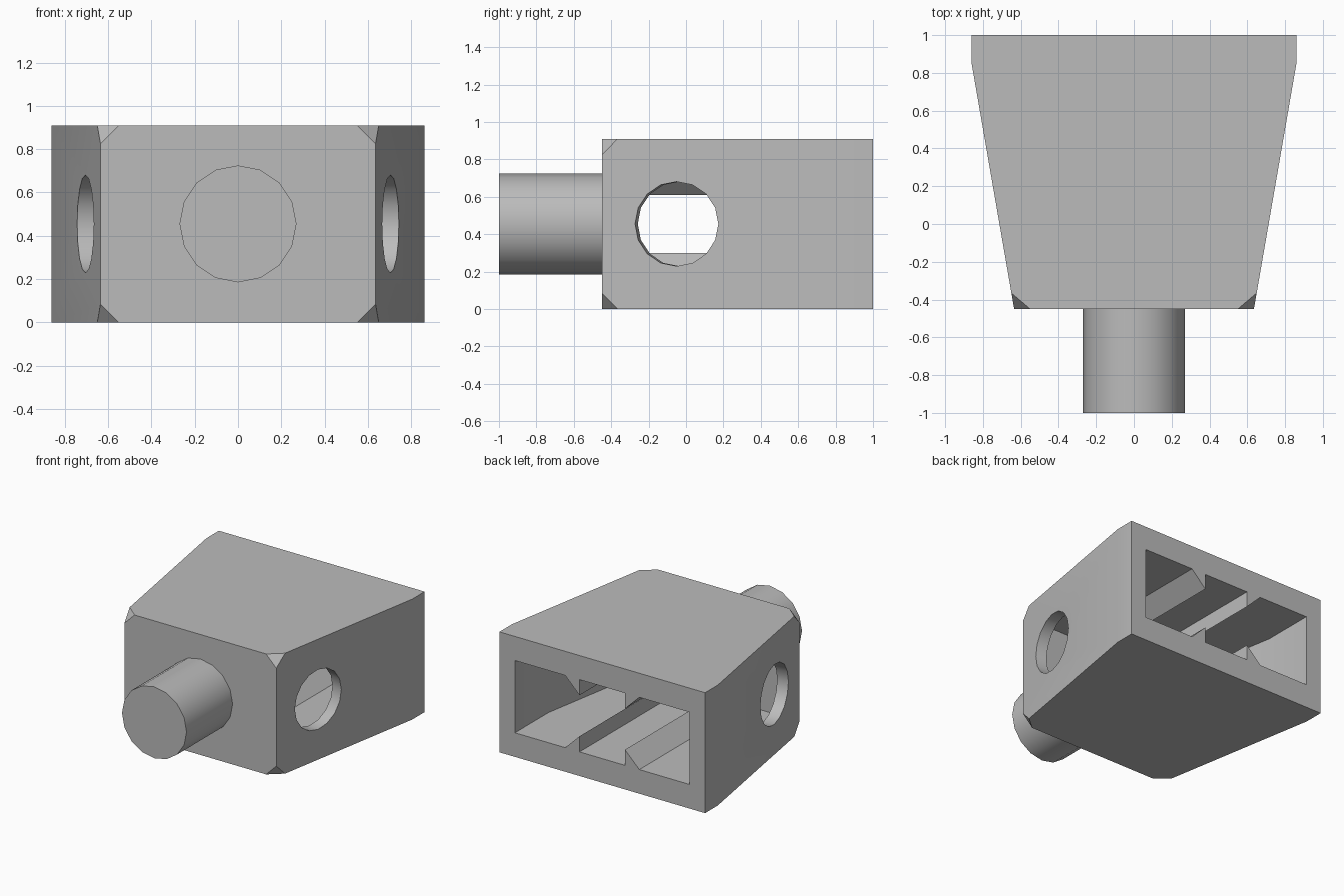
import bpy, bmesh, math
from mathutils import Vector, Matrix

if "Cube" in bpy.data.objects:
    bpy.data.objects.remove(bpy.data.objects["Cube"])

HEIGHT, MID = 0.91, 0.455
TAPER = math.atan2(0.225, 1.3)

grey = bpy.data.materials.new("Plain grey")
grey.use_nodes = True
grey.diffuse_color = (0.5, 0.5, 0.5, 1)
grey.node_tree.nodes["Principled BSDF"].inputs["Base Color"].default_value = grey.diffuse_color


def finish(bm, name):
    bmesh.ops.recalc_face_normals(bm, faces=bm.faces)
    mesh = bpy.data.meshes.new(name)
    bm.to_mesh(mesh)
    bm.free()
    mesh.materials.append(grey)
    obj = bpy.data.objects.new(name, mesh)
    bpy.context.collection.objects.link(obj)
    return obj


def prism_mesh(points, offset):
    bm = bmesh.new()
    face = bm.faces.new([bm.verts.new(p) for p in points])
    extruded = bmesh.ops.extrude_face_region(bm, geom=[face])["geom"]
    bmesh.ops.translate(bm, vec=offset, verts=[v for v in extruded if isinstance(v, bmesh.types.BMVert)])
    return bm


def cylinder(name, centre, direction, radius, length):
    bm = bmesh.new()
    turn = Vector(direction).to_track_quat('Z', 'Y').to_matrix().to_4x4()
    bmesh.ops.create_cone(bm, cap_ends=True, segments=16, radius1=radius, radius2=radius,
                          depth=length, matrix=Matrix.Translation(centre) @ turn)
    return finish(bm, name)


def cut(target, cutter):
    cutter.hide_render = True
    mod = target.modifiers.new("Cut", 'BOOLEAN')
    mod.operation, mod.solver, mod.object = 'DIFFERENCE', 'EXACT', cutter
    bpy.context.view_layer.objects.active = target
    bpy.ops.object.modifier_apply(modifier=mod.name)
    bpy.data.objects.remove(cutter)


def mirrored(half):
    return half + [(-x, y) for x, y in reversed(half)]


def smooth(obj):
    bpy.ops.object.select_all(action='DESELECT')
    obj.select_set(True)
    bpy.context.view_layer.objects.active = obj
    bpy.ops.object.shade_smooth_by_angle(angle=math.radians(30))


# Tapered block with its four front corners clipped
outline = mirrored([(0.635, -0.45), (0.86, 0.85), (0.86, 1.0)])
bm = prism_mesh([(x, y, 0) for x, y in outline], (0, 0, HEIGHT))
for side in (-1, 1):
    for up in (-1, 1):
        edge = MID + up * MID
        a = Vector((side * 0.55, -0.45, edge))
        b = Vector((side * 0.635, -0.45, edge - up * 0.085))
        c = Vector((side * 0.65, -0.365, edge))
        normal = (b - a).cross(c - a).normalized()
        if normal.x * side < 0:
            normal.negate()
        geom = bm.verts[:] + bm.edges[:] + bm.faces[:]
        bmesh.ops.bisect_plane(bm, geom=geom, plane_co=a, plane_no=normal, clear_outer=True)
        bmesh.ops.holes_fill(bm, edges=[e for e in bm.edges if e.is_boundary])
body = finish(bm, "body")

# Hollow open at the back, with four wedge rails left standing inside
inner = mirrored([(0.58, -0.27), (0.73, 0.6), (0.73, 1.1)])
cavity = finish(prism_mesh([(x, y, 0.182) for x, y in inner], (0, 0, 0.546)), "cavity_cutter")
rail = [(0.19, 0.30), (0.31, 0.182), (0.31, 0.1), (0.19, 0.1)]
for side in (-1, 1):
    for flip in (False, True):
        points = [(side * x, -0.4, HEIGHT - z if flip else z) for x, z in rail]
        cut(cavity, finish(prism_mesh(points, (0, 1.7, 0)), "rail_cutter"))
cut(body, cavity)

# Round holes drilled square to the sloping sides
for side in (-1, 1):
    direction = (side * math.cos(TAPER), -math.sin(TAPER), 0)
    cut(body, cylinder("hole_cutter", (side * 0.705, -0.05, MID), direction, 0.226, 0.3))
smooth(body)

# Round peg on the front
peg = cylinder("front_peg", (0, -0.725, MID), (0, -1, 0), 0.27, 0.55)
smooth(peg)
